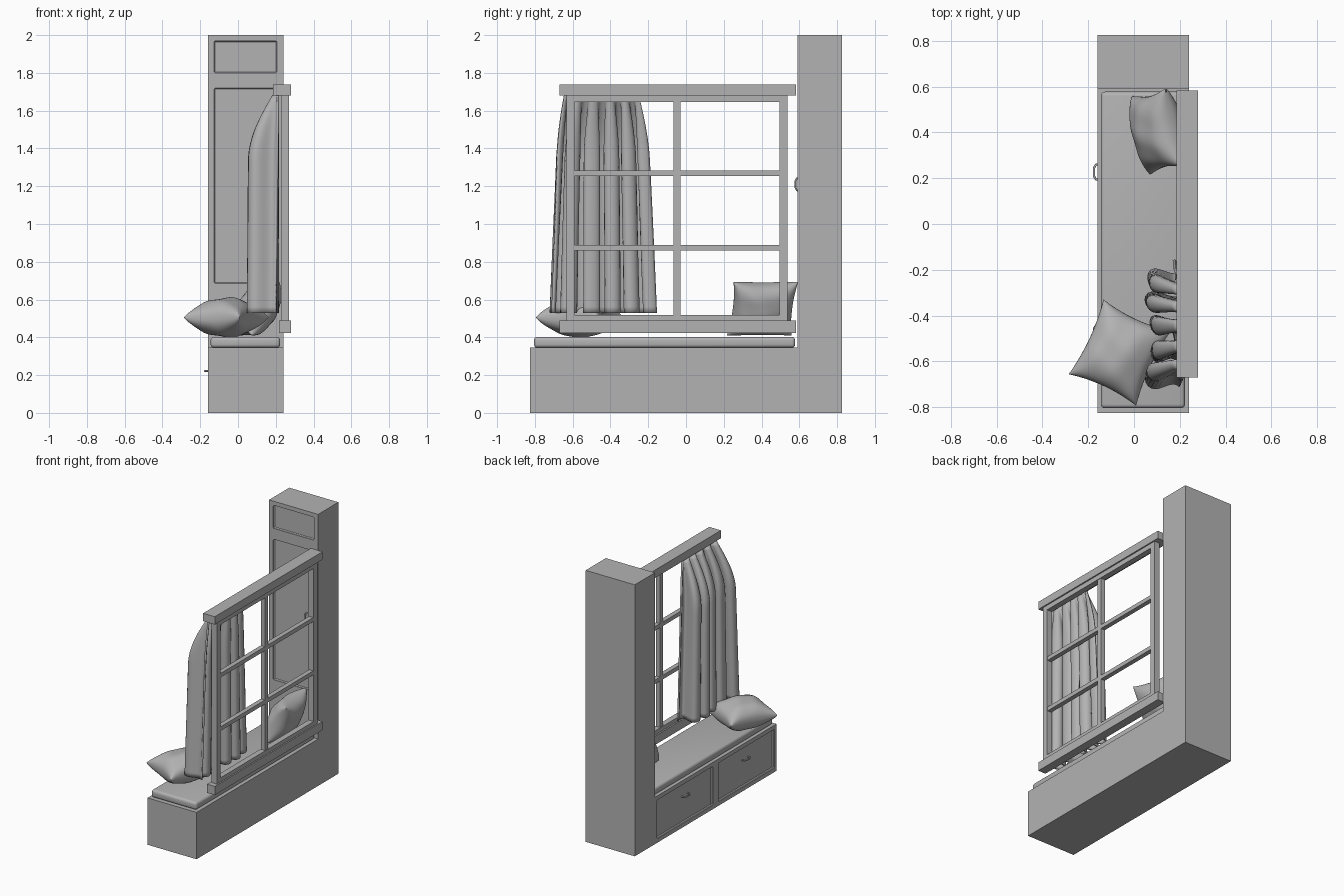
import bpy, bmesh, math
from mathutils import Matrix, Vector

if "Cube" in bpy.data.objects:
    bpy.data.objects.remove(bpy.data.objects["Cube"])

grey = bpy.data.materials.new("plain_grey")
grey.diffuse_color = (0.45, 0.45, 0.45, 1)
grey.use_nodes = True
grey.node_tree.nodes["Principled BSDF"].inputs["Base Color"].default_value = grey.diffuse_color


def add_object(name, bm, smooth=False):
    bmesh.ops.recalc_face_normals(bm, faces=bm.faces)
    me = bpy.data.meshes.new(name)
    bm.to_mesh(me)
    bm.free()
    me.materials.append(grey)
    ob = bpy.data.objects.new(name, me)
    bpy.context.collection.objects.link(ob)
    if smooth:
        for p in me.polygons:
            p.use_smooth = True
    return ob


def box(name, x, y, z, bevel=0.0, segments=3):
    bm = bmesh.new()
    size = Matrix.Diagonal((x[1] - x[0], y[1] - y[0], z[1] - z[0], 1))
    mid = Matrix.Translation((sum(x) / 2, sum(y) / 2, sum(z) / 2))
    bmesh.ops.create_cube(bm, size=1, matrix=mid @ size)
    if bevel:
        bmesh.ops.bevel(bm, geom=bm.edges[:], offset=bevel, segments=segments,
                        affect='EDGES', profile=0.5)
    return add_object(name, bm)


def select_only(ob):
    bpy.ops.object.select_all(action='DESELECT')
    ob.select_set(True)
    bpy.context.view_layer.objects.active = ob


# L-shaped cabinet body: low bench plus tall cupboard
bm = bmesh.new()
profile = [(-0.825, 0), (0.825, 0), (0.825, 2), (0.59, 2), (0.59, 0.345), (-0.825, 0.345)]
face = bm.faces.new([bm.verts.new((-0.16, y, z)) for y, z in profile])
ext = bmesh.ops.extrude_face_region(bm, geom=[face])
bmesh.ops.translate(bm, vec=(0.4, 0, 0),
                    verts=[v for v in ext["geom"] if isinstance(v, bmesh.types.BMVert)])
body = add_object("cabinet_body", bm)

# Recessed panels: two cupboard doors (facing -y), two drawers (facing -x)
recesses = [((-0.127, 0.206), (0.55, 0.602), (1.80, 1.97)),
            ((-0.127, 0.206), (0.55, 0.602), (0.685, 1.72)),
            ((-0.2, -0.146), (-0.085, 0.565), (0.03, 0.315)),
            ((-0.2, -0.146), (-0.80, -0.15), (0.03, 0.315))]
for r in recesses:
    cutter = box("recess_cutter", *r, bevel=0.006, segments=1)
    cutter.hide_render = True
    mod = body.modifiers.new("recess", 'BOOLEAN')
    mod.operation = 'DIFFERENCE'
    mod.solver = 'EXACT'
    mod.object = cutter
    select_only(body)
    bpy.ops.object.modifier_apply(modifier=mod.name)
    bpy.data.objects.remove(cutter)


# Bow handles
def handle(name, points, radius=0.005):
    cu = bpy.data.curves.new(name, 'CURVE')
    cu.dimensions = '3D'
    cu.bevel_depth = radius
    cu.bevel_resolution = 2
    cu.use_fill_caps = True
    sp = cu.splines.new('POLY')
    sp.points.add(len(points) - 1)
    for p, co in zip(sp.points, points):
        p.co = (*co, 1)
    cu.materials.append(grey)
    ob = bpy.data.objects.new(name, cu)
    bpy.context.collection.objects.link(ob)
    select_only(ob)
    bpy.ops.object.convert(target='MESH')
    bpy.ops.object.shade_smooth()


bow = [(-0.035, 0), (-0.032, 0.7), (-0.018, 1), (0.018, 1), (0.032, 0.7), (0.035, 0)]
for i, yc in enumerate((0.227, -0.475)):
    handle(f"drawer_handle_{i + 1}", [(-0.146 - 0.029 * d, yc + s, 0.222) for s, d in bow])
handle("door_handle", [(0.14, 0.602 - 0.022 * d, 1.21 + s) for s, d in bow])

# Seat cushion
cushion = box("seat_cushion", (-0.145, 0.223), (-0.805, 0.578), (0.345, 0.402), 0.018, 4)
select_only(cushion)
bpy.ops.object.shade_smooth_by_angle(angle=math.radians(40))

# Window frame, head, sill and glazing bars
box("window_head", (0.185, 0.28), (-0.67, 0.583), (1.68, 1.738))
box("window_sill", (0.217, 0.28), (-0.67, 0.583), (0.424, 0.488))
for i, y in enumerate(((-0.632, -0.59), (0.496, 0.538))):
    box(f"window_stile_{i + 1}", (0.228, 0.27), y, (0.488, 1.68))
for i, z in enumerate(((0.488, 0.518), (1.645, 1.68))):
    box(f"window_rail_{i + 1}", (0.228, 0.27), (-0.59, 0.496), z)
for i, z in enumerate(((0.86, 0.89), (1.253, 1.283))):
    box(f"cross_bar_{i + 1}", (0.232, 0.266), (-0.59, 0.496), z)
box("upright_bar", (0.232, 0.266), (-0.066, -0.03), (0.518, 1.645))

# Gathered curtain: wavy sheet that flares towards the hem
bm = bmesh.new()
NU, NV, folds = 130, 36, 5
rows = []
for j in range(NV + 1):
    t = j / NV
    z = 1.68 - 1.15 * t
    flare = math.sin(min(t / 0.3, 1) * math.pi / 2)
    y0 = -0.645 - 0.03 * flare - 0.05 * t
    y1 = -0.25 + 0.025 * flare + 0.05 * t
    reach = 0.025 + 0.125 * flare + 0.01 * t
    row = []
    for i in range(NU + 1):
        s = i / NU
        ph = 2 * math.pi * folds * s + 0.5 * math.sin(7 * s + t)
        size = 0.8 + 0.2 * math.sin(9 * s + 1.2)
        x = 0.212 - reach * (0.5 - 0.5 * size * math.cos(ph) + 0.03 * math.sin(2 * ph))
        y = y0 + (y1 - y0) * s + 0.022 * flare * math.sin(2 * ph)
        row.append(bm.verts.new((x, y, z)))
    rows.append(row)
for a, b in zip(rows, rows[1:]):
    for i in range(NU):
        bm.faces.new((a[i], a[i + 1], b[i + 1], b[i]))
curtain = add_object("curtain", bm, True)
mod = curtain.modifiers.new("thickness", 'SOLIDIFY')
mod.thickness = 0.012
mod.offset = 0


# Plump pillows with pinched corners and soft creases
def pillow(name, width, depth, thick, centre, rot, seed):
    bm = bmesh.new()
    n = 40
    for side in (1, -1):
        grid = []
        for i in range(n + 1):
            u = math.sin((i / n - 0.5) * math.pi)
            row = []
            for j in range(n + 1):
                v = math.sin((j / n - 0.5) * math.pi)
                x = width / 2 * u * (1 - 0.1 * (1 - v * v))
                y = depth / 2 * v * (1 - 0.1 * (1 - u * u))
                full = max((1 - u * u) * (1 - v * v), 0)
                crease = 1 + 0.05 * math.sin(5 * u + 3 * v + seed) * math.cos(4 * v - 2 * u)
                row.append(bm.verts.new((x, y, side * thick / 2 * full ** 0.42 * crease)))
            grid.append(row)
        for a, b in zip(grid, grid[1:]):
            for j in range(n):
                bm.faces.new((a[j], a[j + 1], b[j + 1], b[j]))
    bmesh.ops.remove_doubles(bm, verts=bm.verts, dist=0.0003)
    bmesh.ops.transform(bm, matrix=Matrix.Translation(centre) @ rot, verts=bm.verts)
    add_object(name, bm, True)


def turn(deg, axis):
    return Matrix.Rotation(math.radians(deg), 4, axis)


pillow("lying_pillow", 0.325, 0.36, 0.21, Vector((-0.062, -0.562, 0.505)), turn(-25, 'Z'), 0)
pillow("leaning_pillow", 0.32, 0.35, 0.2, Vector((0.105, 0.405, 0.552)),
       turn(13, 'Z') @ turn(-62, 'Y'), 2)
